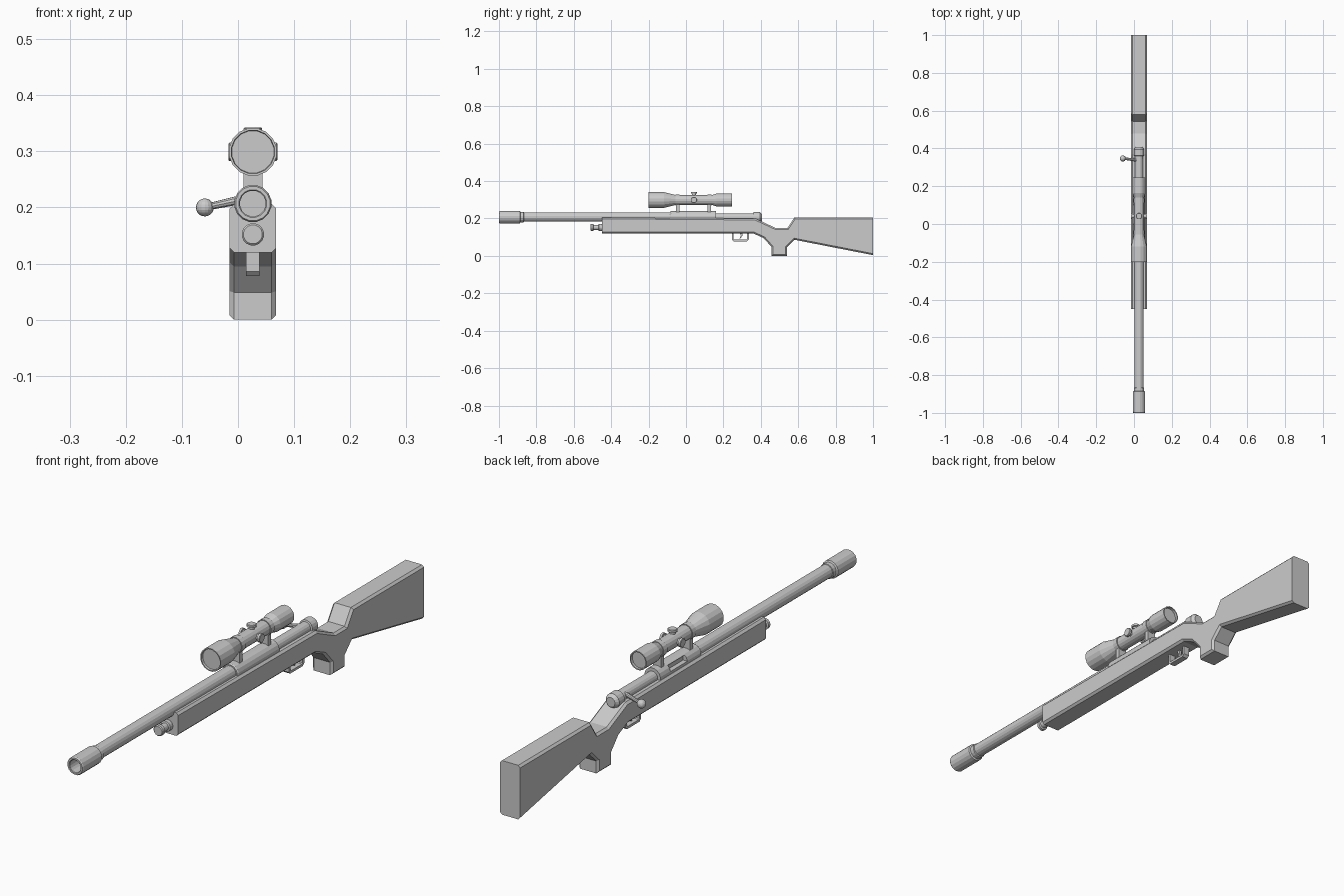
import bpy, bmesh, math
from mathutils import Vector, Matrix

if "Cube" in bpy.data.objects:
    bpy.data.objects.remove(bpy.data.objects["Cube"])

CX = 0.0265  # centreline of the long parts


def finish(name, bm):
    bmesh.ops.recalc_face_normals(bm, faces=bm.faces)
    me = bpy.data.meshes.new(name)
    bm.to_mesh(me)
    bm.free()
    ob = bpy.data.objects.new(name, me)
    bpy.context.collection.objects.link(ob)
    return ob


def lathe(name, profile, origin, axis=(0, 1, 0), n=16):
    """Revolve (distance, radius) pairs around an axis; ends are capped."""
    bm = bmesh.new()
    rot = Vector((0, 0, 1)).rotation_difference(Vector(axis)).to_matrix()
    rings = []
    for d, r in profile:
        rings.append([bm.verts.new(Vector(origin) + rot @ Vector((
            r * math.cos(2 * math.pi * (i + .5) / n),
            r * math.sin(2 * math.pi * (i + .5) / n), d))) for i in range(n)])
    for a, b in zip(rings, rings[1:]):
        for i in range(n):
            j = (i + 1) % n
            bm.faces.new((a[i], a[j], b[j], b[i]))
    bm.faces.new(rings[0][::-1])
    bm.faces.new(rings[-1])
    return finish(name, bm)


def extrude_profile(name, pts, x0, x1, chamfer=0, keep_ends=None):
    """Side profile of (y, z) points given thickness along x."""
    bm = bmesh.new()
    face = bm.faces.new([bm.verts.new((x0, y, z)) for y, z in pts])
    ext = bmesh.ops.extrude_face_region(bm, geom=[face])
    bmesh.ops.translate(bm, vec=(x1 - x0, 0, 0),
                        verts=[v for v in ext['geom'] if isinstance(v, bmesh.types.BMVert)])
    if chamfer:
        edges = []
        for e in bm.edges:
            a, b = (v.co for v in e.verts)
            at_end = any(abs(a.y - y) < 1e-4 and abs(b.y - y) < 1e-4 for y in keep_ends)
            if abs(a.x - b.x) < 1e-4 and not at_end:
                edges.append(e)
        bmesh.ops.bevel(bm, geom=edges, offset=chamfer, segments=1, affect='EDGES')
    return finish(name, bm)


def box(name, lo, hi):
    return extrude_profile(name, [(lo[1], lo[2]), (hi[1], lo[2]), (hi[1], hi[2]), (lo[1], hi[2])],
                           lo[0], hi[0])


# stock: side silhouette, with the long outer edges chamfered
stock = [(-0.45, 0.12), (0.36, 0.12), (0.415, 0.095), (0.457, 0.048), (0.457, 0.0),
         (0.54, 0.0), (0.54, 0.046), (0.58, 0.086), (1.0, 0.004), (1.0, 0.206),
         (0.58, 0.206), (0.543, 0.15), (0.478, 0.15), (0.37, 0.2), (-0.45, 0.206)]


def build_stock():
    bm = bmesh.new()
    face = bm.faces.new([bm.verts.new((-0.015, y, z)) for y, z in stock])
    ext = bmesh.ops.extrude_face_region(bm, geom=[face])
    bmesh.ops.translate(bm, vec=(0.083, 0, 0),
                        verts=[v for v in ext['geom'] if isinstance(v, bmesh.types.BMVert)])
    edges = []
    for e in bm.edges:
        a, b = (v.co for v in e.verts)
        end = any(abs(a.y - y) < 1e-4 and abs(b.y - y) < 1e-4 for y in (-0.45, 1.0))
        if abs(a.x - b.x) < 1e-4 and not end:
            edges.append(e)
    bmesh.ops.bevel(bm, geom=edges, offset=0.008, segments=1, affect='EDGES')
    return finish("stock", bm)


build_stock()

# barrel with its hollow muzzle sleeve
lathe("barrel", [(-0.92, 0.025), (0.0, 0.025)], (CX, 0, 0.208))
lathe("muzzle_sleeve", [(-0.93, 0.023), (-0.998, 0.023), (-1.0, 0.025), (-1.0, 0.031), (-0.996, 0.0335),
                        (-0.888, 0.0335), (-0.885, 0.028), (-0.868, 0.028), (-0.866, 0.024)],
      (CX, 0, 0.207))

# rod below the barrel
lathe("fore_rod", [(-0.51, 0.017), (-0.507, 0.02), (-0.496, 0.02), (-0.494, 0.014),
                   (-0.468, 0.014), (-0.466, 0.02), (-0.44, 0.02)], (CX, 0, 0.152))

# receiver with a port cut in the handle side
receiver = lathe("receiver", [(-0.085, 0.03), (-0.08, 0.033), (0.16, 0.033)], (CX, 0, 0.207))
cutter = box("port_cutter", (-0.05, 0.0, 0.212), (0.012, 0.10, 0.232))
cutter.hide_render = True
cutter.hide_viewport = True
cut = receiver.modifiers.new("port", 'BOOLEAN')
cut.operation = 'DIFFERENCE'
cut.object = cutter
cut.solver = 'EXACT'

# bolt, end cap and handle
lathe("bolt", [(0.1, 0.022), (0.36, 0.022), (0.362, 0.028), (0.395, 0.028), (0.407, 0.018)],
      (CX, 0, 0.206))
ball = Vector((-0.059, 0.347, 0.2))
root = Vector((0.02, 0.338, 0.217))
lathe("bolt_handle", [(0, 0.006), ((root - ball).length, 0.009)], ball, root - ball, 10)
bm = bmesh.new()
bmesh.ops.create_uvsphere(bm, u_segments=16, v_segments=10, radius=0.016,
                          matrix=Matrix.Translation(ball))
finish("bolt_knob", bm)

# trigger guard loop and trigger
extrude_profile("trigger_guard", [
    (0.245, 0.125), (0.245, 0.086), (0.253, 0.078), (0.327, 0.078), (0.336, 0.087), (0.336, 0.125),
    (0.327, 0.125), (0.327, 0.09), (0.323, 0.087), (0.257, 0.087), (0.254, 0.09), (0.254, 0.125)],
    CX - 0.012, CX + 0.012)
extrude_profile("trigger", [(0.287, 0.125), (0.293, 0.107), (0.286, 0.093), (0.291, 0.092),
                            (0.301, 0.107), (0.301, 0.125)], CX - 0.005, CX + 0.005)

# scope body with recessed lenses
SZ = 0.299
lathe("scope", [(-0.192, 0.038), (-0.2, 0.039), (-0.2, 0.043), (-0.118, 0.043), (-0.055, 0.027),
                (0.14, 0.027), (0.163, 0.035), (0.245, 0.035), (0.245, 0.031), (0.235, 0.031)],
      (CX, 0, SZ))

# scope adjusters: top and both sides
for name, axis in (("top", (0, 0, 1)), ("left", (-1, 0, 0)), ("right", (1, 0, 0))):
    lathe("scope_adjuster_" + name, [(0.02, 0.011), (0.034, 0.011), (0.034, 0.017),
                                     (0.042, 0.017), (0.0435, 0.015)], (CX, 0.042, SZ), axis, 12)

# scope mounts: ring and post
for i, y in enumerate((-0.045, 0.125)):
    lathe(f"scope_ring_{i}", [(y - 0.011, 0.03), (y + 0.011, 0.03)], (CX, 0, SZ))
    box(f"scope_post_{i}", (CX - 0.017, y - 0.009, 0.225), (CX + 0.017, y + 0.009, 0.28))
